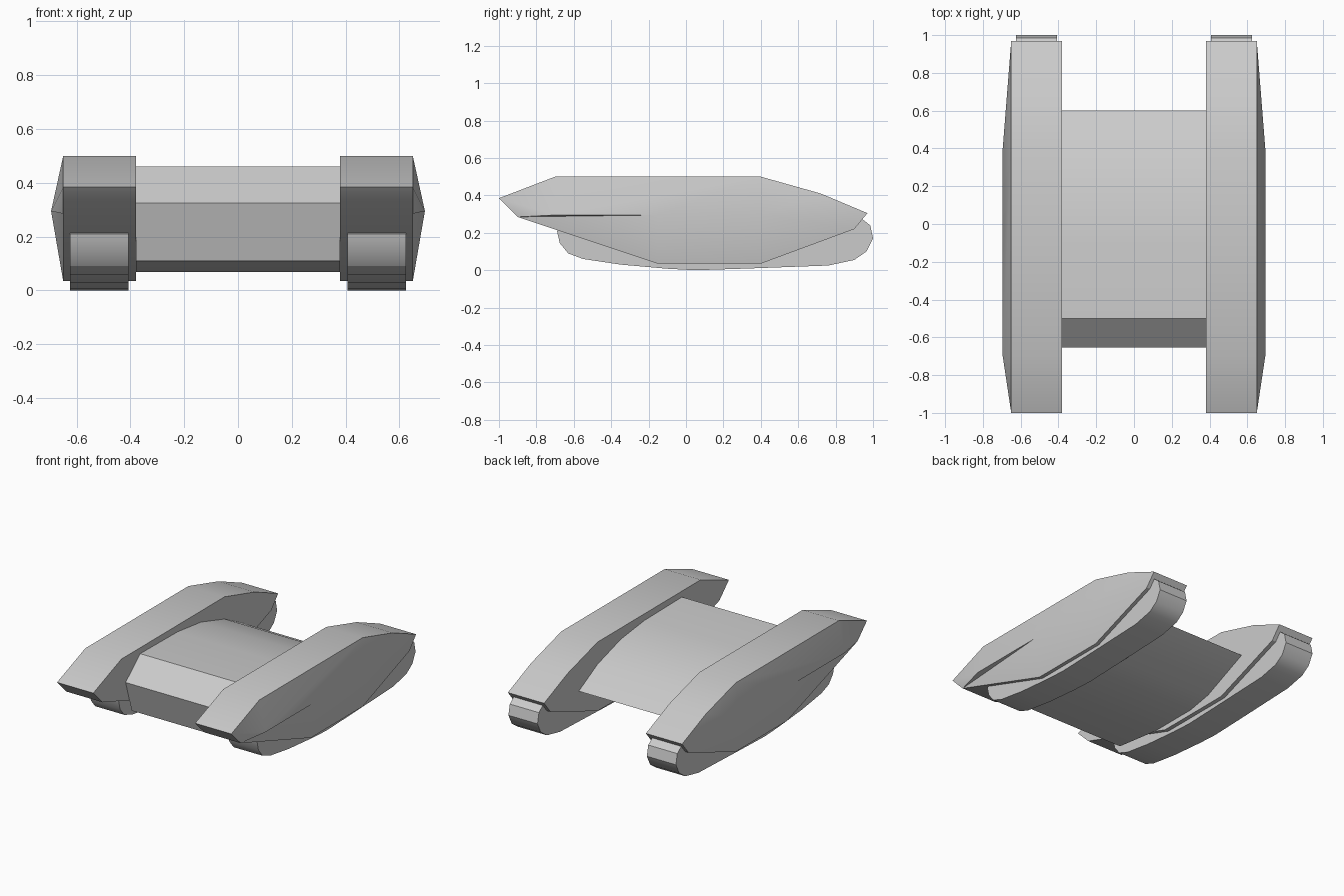
import bpy, bmesh, math

cube = bpy.data.objects.get("Cube")
if cube:
    bpy.data.objects.remove(cube, do_unlink=True)

grey = bpy.data.materials.new("plain_grey")
grey.use_nodes = True
grey.diffuse_color = (0.6, 0.6, 0.6, 1)
grey.node_tree.nodes["Principled BSDF"].inputs["Base Color"].default_value = (0.6, 0.6, 0.6, 1)


def prism(bm, profile, x0, x1, cap=True):
    """Extrude a (y, z) profile along x; returns the outer ring."""
    inner, outer = [[bm.verts.new((x, y, z)) for y, z in profile] for x in (x0, x1)]
    for i in range(len(profile)):
        j = (i + 1) % len(profile)
        bm.faces.new((inner[i], inner[j], outer[j], outer[i]))
    bm.faces.new(inner)
    if cap:
        bm.faces.new(outer)
    return outer


def finish(bm, name, mirror=False):
    bmesh.ops.recalc_face_normals(bm, faces=bm.faces)
    mesh = bpy.data.meshes.new(name)
    bm.to_mesh(mesh)
    bm.free()
    mesh.materials.append(grey)
    ob = bpy.data.objects.new(name, mesh)
    bpy.context.collection.objects.link(ob)
    bpy.ops.object.select_all(action="DESELECT")
    ob.select_set(True)
    bpy.context.view_layer.objects.active = ob
    bpy.ops.object.shade_smooth_by_angle(angle=math.radians(30))
    if mirror:
        ob.modifiers.new("Mirror", "MIRROR").use_axis[0] = True


# Side pods: outline, with the ridge point each corner leans to on the outer side
pod = [(-1, .385), (-.7, .5), (.4, .5), (.72, .41), (.97, .305),
       (.9, .22), (.4, .035), (-.15, .035), (-.9, .285)]
lean = [0, 0, 2, 2, 2, 2, 2, 1, 0]
bm = bmesh.new()
ring = prism(bm, pod, .38, .65, cap=False)
ridge = [bm.verts.new((.695, y, .295)) for y in (-.7, -.15, .4)]
for i, a in enumerate(ring):
    j = (i + 1) % len(ring)
    b, p, q = ring[j], lean[i], lean[j]
    if p < q:
        bm.faces.new([a, b] + ridge[p:q + 1][::-1])
    elif p == q:
        bm.faces.new((a, b, ridge[p]))
    else:
        bm.faces.new((a, b, ridge[p]))
        bm.faces.new((b, ridge[q], ridge[p]))
finish(bm, "side_pods", mirror=True)

# Treads under the pods, their tops hidden inside
tread = [(-.69, .21), (-.675, .145), (-.63, .09), (-.55, .06), (-.35, .03),
         (-.1, .008), (.05, 0), (.3, .008), (.76, .025), (.9, .055), (.965, .1),
         (1, .17), (.985, .24), (.94, .275), (.85, .3), (-.6, .26)]
bm = bmesh.new()
prism(bm, tread, .408, .625)
finish(bm, "treads", mirror=True)

# Central body: bevelled nose, top curving down to a sharp tail
body = [(-.655, .325), (-.5, .46), (-.1, .455), (.15, .425), (.4, .35), (.6, .245),
        (.27, .1), (.1, .068), (-.25, .068), (-.59, .11)]
bm = bmesh.new()
prism(bm, body, -.38, .38)
finish(bm, "central_body")
